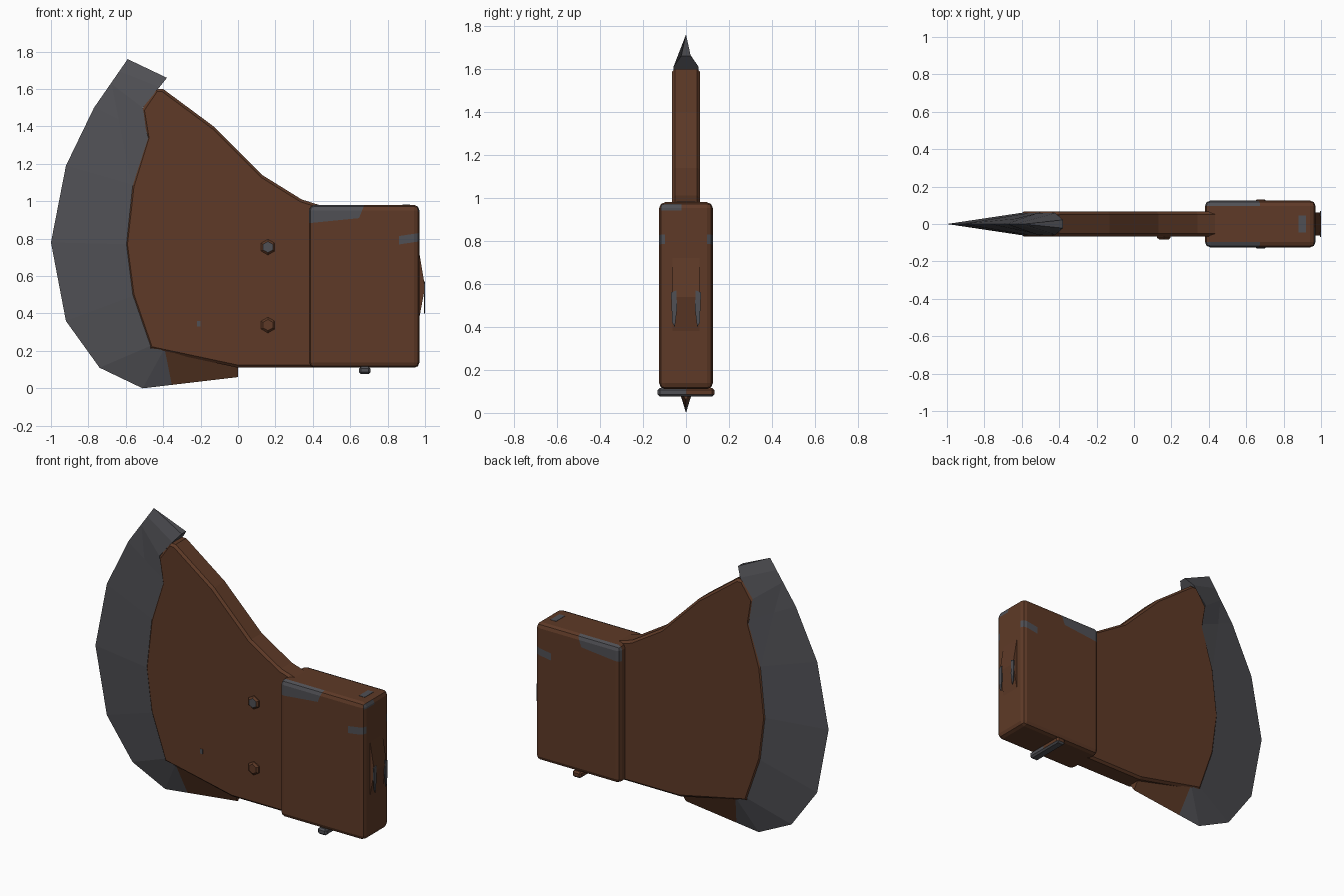
import bpy, bmesh, math
from mathutils import Vector, Matrix

if "Cube" in bpy.data.objects:
    bpy.data.objects.remove(bpy.data.objects["Cube"])


def material(name, rgb):
    m = bpy.data.materials.new(name)
    m.diffuse_color = (*rgb, 1)
    m.use_nodes = True
    m.node_tree.nodes["Principled BSDF"].inputs["Base Color"].default_value = m.diffuse_color
    return m


RUST = material("rusty brown", (0.112, 0.042, 0.020))
STEEL = material("dark steel", (0.080, 0.080, 0.090))


def finish(name, bm, rule=None):
    """Make an object; rule(centre, normal) is True for steel faces."""
    bmesh.ops.recalc_face_normals(bm, faces=bm.faces[:])
    for f in bm.faces:
        f.material_index = int(bool(rule and rule(f.calc_center_median(), f.normal)))
    me = bpy.data.meshes.new(name)
    bm.to_mesh(me)
    bm.free()
    me.materials.append(RUST)
    me.materials.append(STEEL)
    ob = bpy.data.objects.new(name, me)
    bpy.context.collection.objects.link(ob)
    return ob


def cut(bm, co, no):
    bmesh.ops.bisect_plane(bm, geom=bm.verts[:] + bm.edges[:] + bm.faces[:],
                           plane_co=co, plane_no=no)


def prism(pts, origin, u, v, depth):
    """Extrude a 2D outline symmetrically about its plane."""
    bm = bmesh.new()
    o, u, v = Vector(origin), Vector(u), Vector(v)
    n = u.cross(v).normalized() * depth
    f = bm.faces.new([bm.verts.new(o + u * a + v * b - n / 2) for a, b in pts])
    ext = bmesh.ops.extrude_face_region(bm, geom=[f])["geom"]
    bmesh.ops.translate(bm, verts=[g for g in ext if isinstance(g, bmesh.types.BMVert)], vec=n)
    return bm


X, Y, Z = (1, 0, 0), (0, 1, 0), (0, 0, 1)

# body plate between the cutting edge and the poll
outline = [(-0.40, 1.60), (-0.13, 1.40), (0.13, 1.14), (0.34, 1.01), (0.45, 0.975),
           (0.45, 0.11), (0, 0.11), (-0.47, 0.21), (-0.57, 0.50), (-0.605, 0.77),
           (-0.57, 1.08), (-0.49, 1.34), (-0.515, 1.49), (-0.44, 1.60)]
bm = prism(outline, (0, 0, 0), X, Z, 0.132)
bmesh.ops.recalc_face_normals(bm, faces=bm.faces[:])
rim = [e for e in bm.edges if abs(e.verts[0].co.y - e.verts[1].co.y) < 1e-4]
bmesh.ops.bevel(bm, geom=rim, offset=0.014, segments=1, affect='EDGES', profile=0.5)
finish("body_plate", bm)

# wedge-shaped cutting edge: sharp outer points paired with thick inner ones
pairs = [(-0.59, 1.76, -0.38, 1.66, 0.022), (-0.635, 1.695, -0.42, 1.61, 0.058),
         (-0.68, 1.63, -0.51, 1.50, 0.060), (-0.77, 1.50, -0.475, 1.36, 0.062),
         (-0.92, 1.19, -0.54, 1.08, 0.062), (-1.0, 0.78, -0.58, 0.77, 0.063),
         (-0.92, 0.36, -0.545, 0.50, 0.062), (-0.74, 0.11, -0.46, 0.23, 0.061),
         (-0.51, 0.0, -0.40, 0.20, 0.061), (0.0, 0.06, 0.0, 0.12, 0.040)]
bm = bmesh.new()
rows = [[bm.verts.new((a, 0, b)), bm.verts.new((c, -w, d)), bm.verts.new((c, w, d))]
        for a, b, c, d, w in pairs]
for p, q in zip(rows, rows[1:]):
    for i in range(3):
        j = (i + 1) % 3
        bm.faces.new((p[i], q[i], q[j], p[j]))
bm.faces.new(rows[0])
bm.faces.new(rows[-1])
cut(bm, (-0.37, 0, 0.1), (1, 0, 0.2))
finish("cutting_edge", bm, lambda c, n: not (c.x > -0.37 and c.z < 0.3))

# thick poll block with worn steel corners
bm = bmesh.new()
bmesh.ops.create_cube(bm, size=1, matrix=Matrix.Translation((0.675, 0, 0.545))
                      @ Matrix.Diagonal((0.59, 0.25, 0.87, 1)))
bmesh.ops.bevel(bm, geom=bm.edges[:], offset=0.028, segments=2, affect='EDGES', profile=0.5)
cut(bm, (0.655, 0, 0.93), (1, 0, -0.4))
cut(bm, (0.5, 0, 0.895), (-0.1, 0, 1))
cut(bm, (0.86, 0, 0.8), X)
cut(bm, (0.9, 0, 0.775), (-0.15, 0, 1))
cut(bm, (0.9, 0, 0.82), (-0.15, 0, 1))
cut(bm, (0.9, -0.02, 0.9), Y)


def worn(c, n):
    side = abs(c.y) > 0.1 and abs(n.y) > 0.3
    corner = c.x < 0.655 + 0.4 * (c.z - 0.93) and c.z > 0.895 + 0.1 * (c.x - 0.5)
    lo = 0.15 * (c.x - 0.9)
    nick = c.x > 0.86 and 0.775 + lo < c.z < 0.82 + lo
    end = n.x > 0.8 and c.y < -0.02 and c.z > 0.9
    return (side and (corner or nick)) or end


finish("poll_block", bm, worn)

# ridge on the back of the poll
bm = prism([(0.95, 0.38), (0.97, 0.38), (1.0, 0.54), (0.97, 0.72), (0.95, 0.72)],
           (0, 0, 0), X, Z, 0.125)
finish("poll_ridge", bm)

# thin worn patches
streak = [(0, 0.40), (0.012, 0.42), (0.018, 0.56), (-0.008, 0.57), (-0.01, 0.48)]
for s, side in ((1, "left"), (-1, "right")):
    pts = [(s * (0.052 + a), b) for a, b in streak]
    finish("worn_streak_" + side,
           prism(pts, (0.998, 0, 0), Y, Z, 0.006), lambda c, n: True)
top = [(0.88, -0.045), (0.92, -0.045), (0.92, 0.045), (0.88, 0.045)]
finish("worn_top_patch", prism(top, (0, 0, 0.979), X, Y, 0.006), lambda c, n: True)
spot = [(-0.22, 0.33), (-0.20, 0.33), (-0.20, 0.36), (-0.22, 0.36)]
finish("worn_spot", prism(spot, (0, -0.066, 0), X, Z, 0.004), lambda c, n: True)

# two hexagonal bolts on the front
for name, z, steel in (("upper", 0.755, True), ("lower", 0.338, False)):
    bm = bmesh.new()
    for r1, r2, h, y in ((0.042, 0.042, 0.02, -0.063), (0.042, 0.03, 0.01, -0.078)):
        bmesh.ops.create_cone(bm, cap_ends=True, segments=6, radius1=r1, radius2=r2, depth=h,
                              matrix=Matrix.Translation((0.16, y, z))
                              @ Matrix.Rotation(math.pi / 2, 4, 'X'))
    finish(name + "_bolt", bm, lambda c, n, s=steel: n.y < -0.9 and s and c.y < -0.08)

# cross pin under the poll
bm = bmesh.new()
bmesh.ops.create_cube(bm, size=1, matrix=Matrix.Translation((0.678, 0, 0.096))
                      @ Matrix.Diagonal((0.06, 0.264, 0.04, 1)))
bmesh.ops.bevel(bm, geom=bm.edges[:], offset=0.01, segments=1, affect='EDGES', profile=0.5)
cut(bm, (0, 0, 0), Y)
finish("cross_pin", bm, lambda c, n: c.y < 0 or n.z < -0.5)
